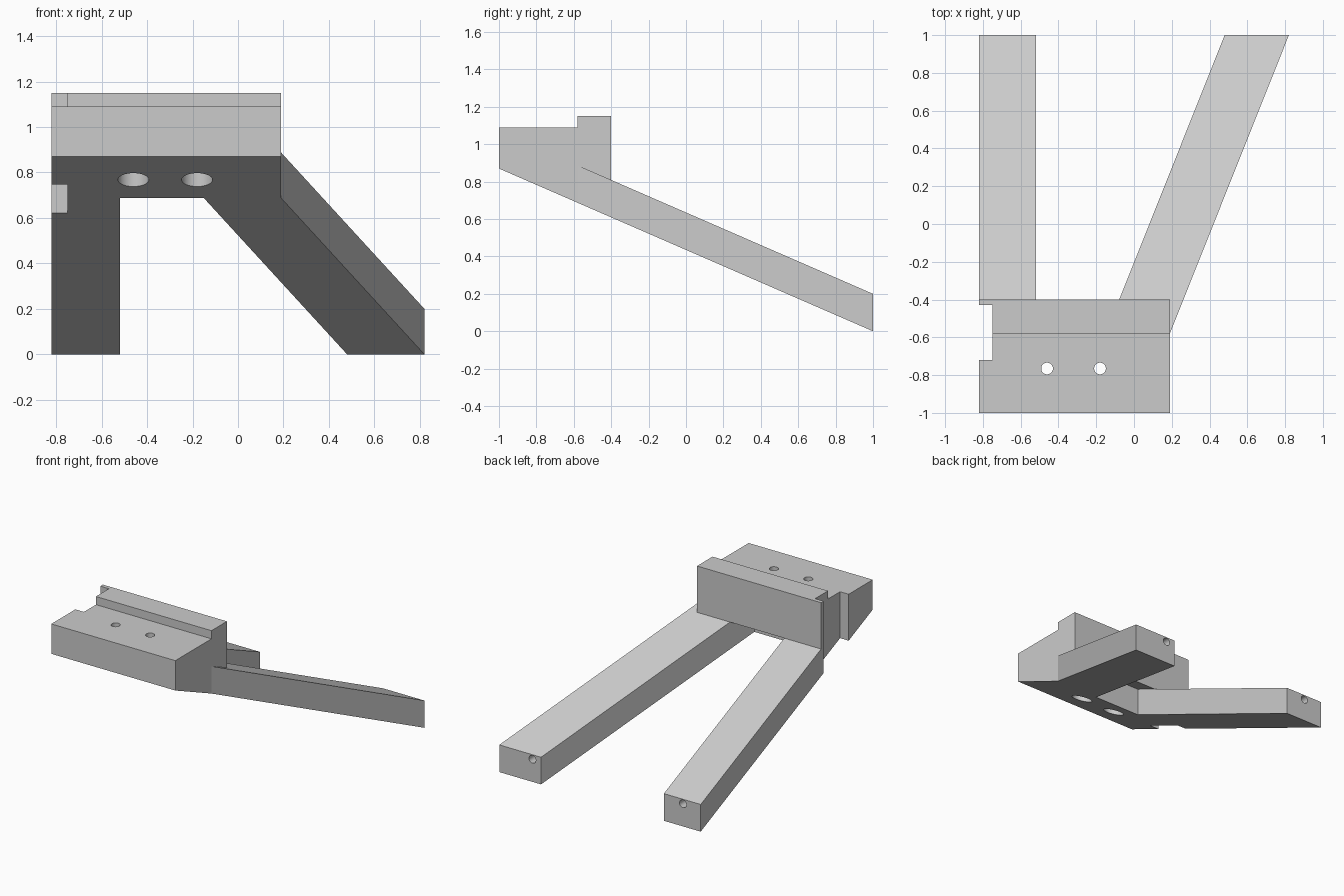
import bpy
import bmesh
from math import radians
from mathutils import Matrix

if "Cube" in bpy.data.objects:
    bpy.data.objects.remove(bpy.data.objects["Cube"], do_unlink=True)

grey = bpy.data.materials.new("plain_grey")
grey.use_nodes = True
grey.diffuse_color = (0.6, 0.6, 0.6, 1)
grey.node_tree.nodes["Principled BSDF"].inputs["Base Color"].default_value = (0.6, 0.6, 0.6, 1)

LEFT, RIGHT = 0.19, -0.82
FRONT, STEP, REAR, END = -1.0, -0.58, -0.4, 1.0
DECK, RIM, SLAB = 1.09, 1.15, 0.2


def slope(y):
    """Height of the sloping underside."""
    return 0.435 * (END - y)


def add_object(name, bm):
    bmesh.ops.recalc_face_normals(bm, faces=bm.faces)
    mesh = bpy.data.meshes.new(name)
    bm.to_mesh(mesh)
    bm.free()
    mesh.materials.append(grey)
    obj = bpy.data.objects.new(name, mesh)
    bpy.context.collection.objects.link(obj)
    return obj


def loft(name, first, second):
    """Solid between two matching outlines."""
    bm = bmesh.new()
    a = [bm.verts.new(p) for p in first]
    b = [bm.verts.new(p) for p in second]
    bm.faces.new(a)
    bm.faces.new(b)
    for i in range(len(a)):
        j = (i + 1) % len(a)
        bm.faces.new((a[i], a[j], b[j], b[i]))
    return add_object(name, bm)


def leg(name, plan):
    return loft(name, [(x, y, slope(y)) for x, y in plan],
                [(x, y, slope(y) + SLAB) for x, y in plan])


def drill(name, centre, radius, length, along_y=False):
    bm = bmesh.new()
    turn = Matrix.Rotation(radians(90), 4, "X") if along_y else Matrix()
    bmesh.ops.create_cone(bm, cap_ends=True, segments=32, radius1=radius, radius2=radius,
                          depth=length, matrix=Matrix.Translation(centre) @ turn)
    return add_object(name, bm)


def cut(obj, cutters):
    for cutter in cutters:
        mod = obj.modifiers.new("cut", "BOOLEAN")
        mod.operation = "DIFFERENCE"
        mod.solver = "EXACT"
        mod.object = cutter
    bpy.context.view_layer.update()
    graph = bpy.context.evaluated_depsgraph_get()
    mesh = bpy.data.meshes.new_from_object(obj.evaluated_get(graph))
    obj.modifiers.clear()
    obj.data = mesh


# Stepped head block, with its raised rim overhanging the gap between the legs
profile = [(FRONT, slope(FRONT)), (FRONT, DECK), (STEP, DECK), (STEP, RIM), (REAR, RIM),
           (REAR, slope(REAR) + SLAB), (STEP, slope(STEP) + SLAB), (STEP, slope(STEP))]
head = loft("head_block", [(RIGHT, y, z) for y, z in profile],
            [(LEFT, y, z) for y, z in profile])

# Straight leg and splayed leg
straight = leg("straight_leg", [(RIGHT, STEP), (-0.52, STEP), (-0.52, END), (RIGHT, END)])
splayed = leg("splayed_leg", [(-0.15, STEP), (LEFT, STEP), (0.82, END), (0.48, END)])

# Side notch through the block and the straight leg
notch_plan = [(-0.9, -0.72), (-0.75, -0.72), (-0.75, -0.43), (-0.9, -0.43)]
notch = loft("notch_cutter", [(x, y, 0.4) for x, y in notch_plan],
             [(x, y, 1.3) for x, y in notch_plan])

# Counterbored screw holes in the block
bores = []
for x in (-0.46, -0.18):
    bores.append(drill("screw_hole_cutter", (x, -0.765, 0.95), 0.031, 0.7))
    bores.append(drill("counterbore_cutter", (x, -0.765, 0.77), 0.068, 0.3))

# Blind pin holes in the leg ends
pin_a = drill("pin_hole_cutter", (-0.675, END, 0.166), 0.028, 0.5, True)
pin_b = drill("pin_hole_cutter", (0.55, END, 0.166), 0.028, 0.5, True)

cut(head, [notch] + bores)
cut(straight, [notch, pin_a])
cut(splayed, [pin_b])
for cutter in [notch, pin_a, pin_b] + bores:
    bpy.data.objects.remove(cutter, do_unlink=True)

# Smooth hole walls, crisp edges
bpy.ops.object.select_all(action="DESELECT")
for obj in (head, straight, splayed):
    obj.select_set(True)
bpy.context.view_layer.objects.active = head
bpy.ops.object.shade_smooth_by_angle(angle=radians(30))
